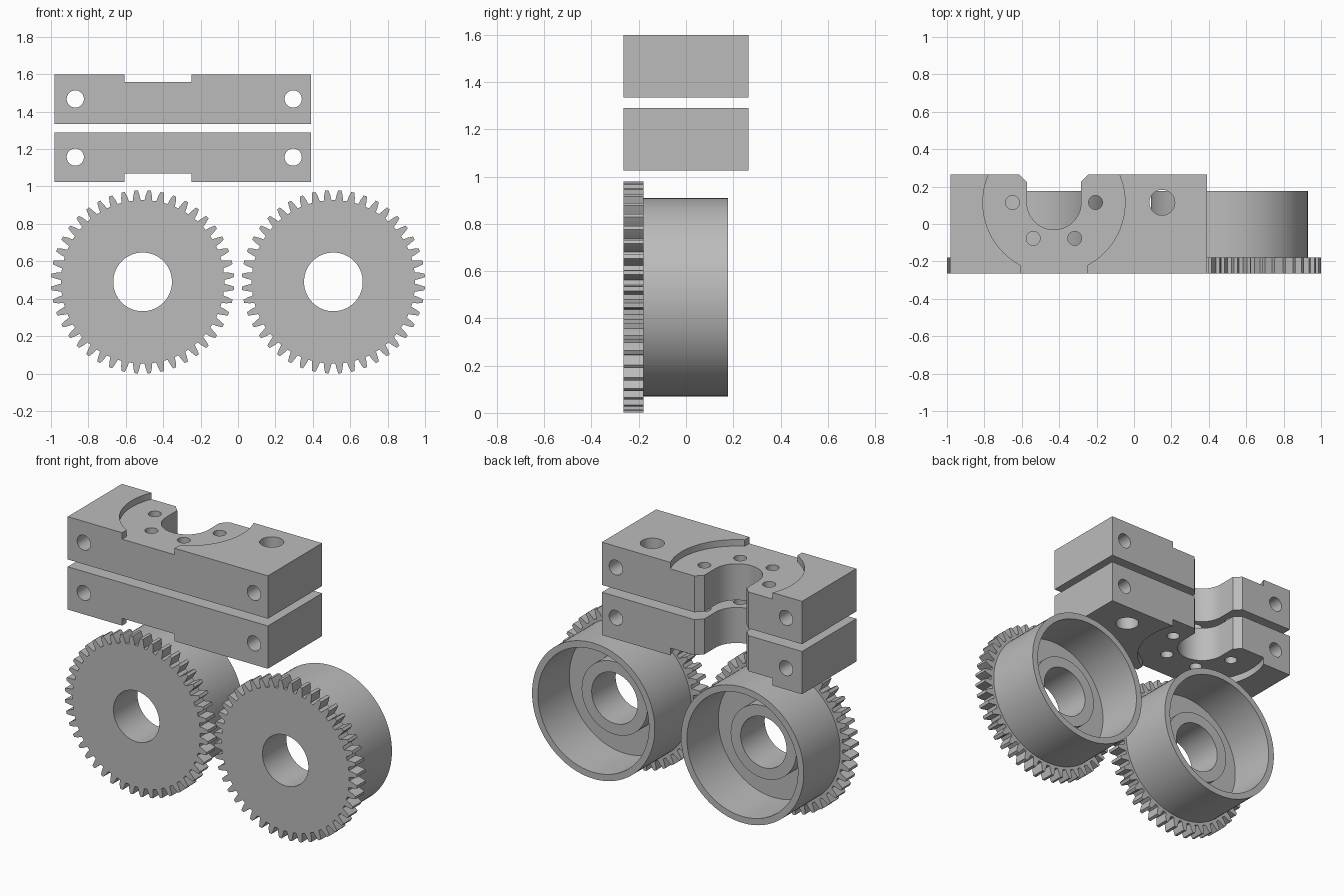
import bpy, bmesh
from math import pi, sin, cos, radians
from mathutils import Matrix

if "Cube" in bpy.data.objects:
    bpy.data.objects.remove(bpy.data.objects["Cube"])

steel = bpy.data.materials.new("plain grey")
steel.use_nodes = True
GREY = (0.5, 0.5, 0.5, 1)
steel.diffuse_color = GREY
steel.node_tree.nodes["Principled BSDF"].inputs["Base Color"].default_value = GREY

TEETH = 44
GEAR_X, GEAR_Z = 0.51, 0.49
BORE = 0.157
SLOT_X, SLOT_Y = -0.428, 0.115


def make_object(name, bm):
    bmesh.ops.recalc_face_normals(bm, faces=bm.faces[:])
    mesh = bpy.data.meshes.new(name)
    bm.to_mesh(mesh)
    bm.free()
    obj = bpy.data.objects.new(name, mesh)
    bpy.context.collection.objects.link(obj)
    mesh.materials.append(steel)
    return obj


def prism(name, outline, low, high, axis="z"):
    """Extrude a flat outline from low to high along z, or along y for (x, z) outlines."""
    bm = bmesh.new()
    place = (lambda a, b, h: (a, b, h)) if axis == "z" else (lambda a, b, h: (a, h, b))
    face = bm.faces.new([bm.verts.new(place(a, b, low)) for a, b in outline])
    geom = bmesh.ops.extrude_face_region(bm, geom=[face])["geom"]
    moved = [v for v in geom if isinstance(v, bmesh.types.BMVert)]
    bmesh.ops.translate(bm, verts=moved, vec=place(0, 0, high - low))
    return make_object(name, bm)


def arc(cx, cy, r, start=0, end=360, steps=64):
    count = steps if end - start == 360 else steps + 1
    turn = [radians(start + (end - start) * i / steps) for i in range(count)]
    return [(cx + r * cos(t), cy + r * sin(t)) for t in turn]


def cut(obj, cutters):
    for c in cutters:
        mod = obj.modifiers.new("cut", "BOOLEAN")
        mod.operation, mod.solver, mod.object = "DIFFERENCE", "EXACT", c
    bpy.context.view_layer.update()
    graph = bpy.context.evaluated_depsgraph_get()
    mesh = bpy.data.meshes.new_from_object(obj.evaluated_get(graph))
    obj.modifiers.clear()
    obj.data = mesh
    for c in cutters:
        bpy.data.objects.remove(c)


def smooth(obj):
    bpy.ops.object.select_all(action="DESELECT")
    obj.select_set(True)
    bpy.context.view_layer.objects.active = obj
    bpy.ops.object.shade_smooth_by_angle(angle=radians(25))


def lathe(name, profile, x, z, steps=96):
    """Spin a closed (radius, y) profile about a front-to-back axis."""
    bm = bmesh.new()
    rings = [[bm.verts.new((x + r * cos(2 * pi * i / steps), y, z + r * sin(2 * pi * i / steps)))
              for i in range(steps)] for r, y in profile]
    for a, b in zip(rings, rings[1:] + rings[:1]):
        for i in range(steps):
            j = (i + 1) % steps
            bm.faces.new((a[i], a[j], b[j], b[i]))
    return make_object(name, bm)


# Toothed wheels with hollow drums behind them
pitch = 2 * pi / TEETH
flank = [(0.437, -0.33), (0.463, -0.25), (0.49, -0.13)]
tooth = flank + [(r, -w) for r, w in reversed(flank)]
drum_profile = [(BORE, -0.18), (0.42, -0.18), (0.42, 0.177), (0.38, 0.177),
                (0.38, -0.13), (0.225, -0.13), (0.225, -0.03), (BORE, -0.03)]
for side, x in (("right", -GEAR_X), ("left", GEAR_X)):
    outline = []
    for i in range(TEETH):
        for r, w in tooth:
            t = pi / 2 + (i + 0.5 + w) * pitch
            outline.append((x + r * cos(t), GEAR_Z + r * sin(t)))
    gear = prism(side + "_gear", outline, -0.265, -0.18, "y")
    cut(gear, [prism("bore_cutter", arc(x, GEAR_Z, BORE, steps=96), -0.4, 0, "y")])
    smooth(gear)
    smooth(lathe(side + "_drum", drum_profile, x, GEAR_Z))

# Clamp blocks, mirrored so that each recess faces outward
slot = arc(SLOT_X, SLOT_Y, 0.145, 180, 360, 40)
slot += [(SLOT_X + 0.145, 0.225), (SLOT_X + 0.19, 0.27), (SLOT_X + 0.19, 0.4),
         (SLOT_X - 0.19, 0.4), (SLOT_X - 0.19, 0.27), (SLOT_X - 0.145, 0.225)]
box = [(-0.98, -0.265), (0.39, -0.265), (0.39, 0.265), (-0.98, 0.265)]
bolt_holes = [(SLOT_X + s * dx, y) for s in (-1, 1) for dx, y in ((0.222, 0.115), (0.111, -0.077))]
front_slot = [(SLOT_X - 0.18, -0.4), (SLOT_X + 0.18, -0.4), (SLOT_X + 0.18, 0), (SLOT_X - 0.18, 0)]

for name, low, high, floor, hole_z in (("lower_block", 1.025, 1.29, (0.9, 1.07), 1.157),
                                       ("upper_block", 1.335, 1.6, (1.56, 1.7), 1.468)):
    block = prism(name, box, low, high)
    cutters = [prism("slot_cutter", slot, 0.9, 1.7),
               prism("recess_cutter", arc(SLOT_X, SLOT_Y, 0.38, steps=96), *floor),
               prism("front_recess_cutter", front_slot, *floor),
               prism("large_hole_cutter", arc(0.15, 0.115, 0.068), 0.9, 1.7)]
    cutters += [prism("bolt_cutter", arc(x, y, 0.037, steps=40), 0.9, 1.7) for x, y in bolt_holes]
    cutters += [prism("cross_cutter", arc(x, hole_z, 0.046, steps=40), -0.5, 0.5, "y")
                for x in (-0.87, 0.295)]
    cut(block, cutters)
    smooth(block)
